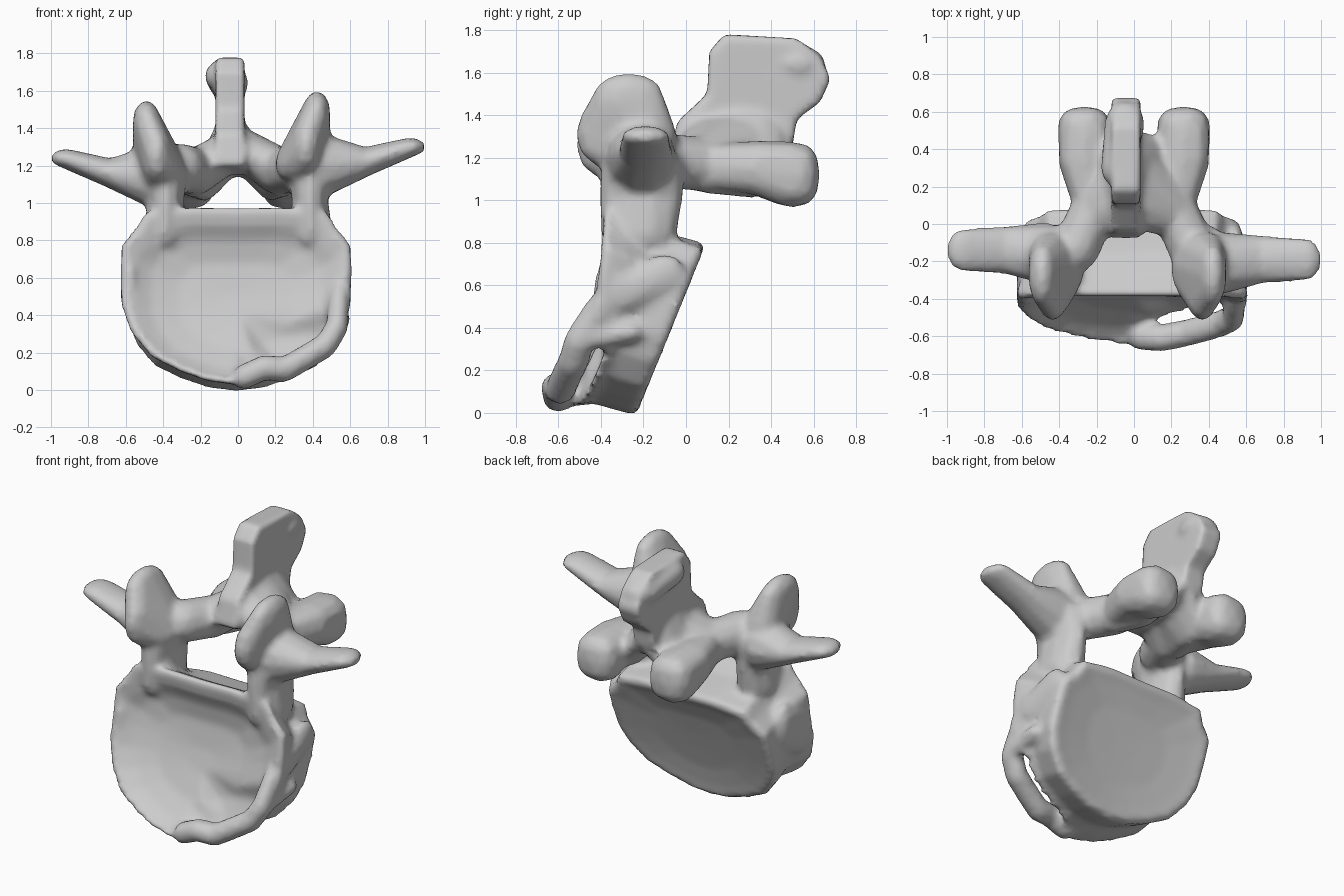
import bpy, bmesh, math
from mathutils import Vector

if "Cube" in bpy.data.objects:
    bpy.data.objects.remove(bpy.data.objects["Cube"])

main = bmesh.new()


def merge(bm):
    """Add a closed part to the vertebra mesh."""
    bmesh.ops.recalc_face_normals(bm, faces=bm.faces)
    tmp = bpy.data.meshes.new("tmp")
    bm.to_mesh(tmp)
    main.from_mesh(tmp)
    bpy.data.meshes.remove(tmp)
    bm.free()


def hull(*blobs, boxy=1.0):
    """Convex hull around ellipsoids given as (centre, radii); boxy < 1 squares them."""
    ball = bmesh.new()
    bmesh.ops.create_icosphere(ball, subdivisions=2, radius=1)
    bm = bmesh.new()
    for c, r in blobs:
        for v in ball.verts:
            bm.verts.new([c[i] + math.copysign(abs(v.co[i]) ** boxy, v.co[i]) * r[i] for i in range(3)])
    ball.free()
    bmesh.ops.convex_hull(bm, input=bm.verts[:])
    bmesh.ops.delete(bm, geom=[v for v in bm.verts if not v.link_faces], context='VERTS')
    merge(bm)


def chain(blobs, boxy=1.0):
    for a, b in zip(blobs, blobs[1:]):
        hull(a, b, boxy=boxy)


def side(blobs, s, dx=0.0, dy=0.0, dz=0.0):
    """Mirror a chain of blobs to side s with a small offset."""
    return [((c[0] * s + dx, c[1] + dy, c[2] + dz), r) for c, r in blobs]


# Vertebral body: tilted drum lofted from the front endplate to the back one
half = [(0, 0), (.15, .02), (.3, .075), (.46, .16), (.57, .30), (.62, .45), (.625, .62),
        (.62, .78), (.54, .87), (.49, .96), (.25, .99), (0, .985)]
outline = half + [(-x, v) for x, v in half[-2:0:-1]]
front_lo, front_hi = Vector((-.66, .03)), Vector((-.39, 1.0))
back_lo, back_hi = Vector((-.23, -.01)), Vector((.1, .80))


def body_point(x, v, t):
    w = max(0, min(1, x / .15, (.5 - v) / .2))        # eroded lower right rim
    t = max(t, .36 * w)
    f = front_lo.lerp(front_hi, v) + Vector((.08 * math.sin(math.pi * v), 0))
    p = f.lerp(back_lo.lerp(back_hi, v), t)
    return (x * (1 - .07 * t) - .01, p.x, p.y)


rings = [(.24, .15), (.22, .5), (.14, .74), (.04, .87), (0, .94), (.04, 1), (.25, .98),
         (.5, .93), (.75, .97), (.95, 1), (1, .95), (.97, .8), (.93, .5), (.92, .15)]
bm = bmesh.new()
loops = []
for t, s in rings:
    mid = .46 if t < .3 and s < .9 else .5
    loops.append([bm.verts.new(body_point(x * s, mid + (v - .5) * s, t)) for x, v in outline])
n = len(outline)
for a, b in zip(loops, loops[1:]):
    for i in range(n):
        j = (i + 1) % n
        bm.faces.new((a[i], a[j], b[j], b[i]))
bm.faces.new(loops[0])
bm.faces.new(loops[-1][::-1])
merge(bm)

# Paired processes
pedicle = [((.39, -.22, .84), (.12, .18, .12)), ((.385, -.21, 1.02), (.10, .2, .1)),
           ((.39, -.2, 1.17), (.13, .2, .1))]
superior = [((.36, -.22, 1.2), (.13, .2, .11)), ((.40, -.35, 1.30), (.08, .17, .16)),
            ((.455, -.27, 1.46), (.075, .17, .13)), ((.42, -.16, 1.28), (.11, .12, .12))]
transverse = [((.46, -.2, 1.18), (.11, .17, .17)), ((.68, -.18, 1.2), (.08, .13, .08)),
              ((.92, -.18, 1.28), (.085, .115, .05))]
lamina = [((.31, -.13, 1.19), (.13, .13, .13)), ((.22, .07, 1.17), (.12, .15, .13)),
          ((.04, .2, 1.28), (.08, .24, .12))]
flange = [((.24, .1, 1.13), (.09, .1, .1)), ((.18, .3, 1.1), (.08, .16, .09)),
          ((.03, .3, 1.25), (.06, .2, .1))]
inferior = [((.22, .12, 1.16), (.1, .14, .11)), ((.265, .35, 1.15), (.14, .1, .13)),
            ((.265, .5, 1.12), (.145, .13, .155))]
for s in (-1, 1):
    chain(side(pedicle, s))
    hull(*side(superior, s, -.035, 0, -.04 if s < 0 else .01), boxy=.9)
    chain(side(transverse, s, 0, .04 if s < 0 else -.01, -.04 if s < 0 else .02))
    chain(side(lamina, s))
    hull(*side(flange, s))
    chain(side(inferior, s), boxy=.75)

# Spinous process: flat blade with a flared base and a thickened rear tip
profile = [(-.08, 1.2), (-.04, 1.37), (.1, 1.5), (.11, 1.7), (.18, 1.78), (.52, 1.76),
           (.63, 1.68), (.68, 1.57), (.63, 1.46), (.52, 1.38), (.5, 1.25), (.35, 1.18), (.1, 1.15)]
bm = bmesh.new()
face = bm.faces.new([bm.verts.new((-.12, y, z)) for y, z in profile])
new = bmesh.ops.extrude_face_region(bm, geom=[face])["geom"]
bmesh.ops.translate(bm, vec=(.155, 0, 0), verts=[g for g in new if isinstance(g, bmesh.types.BMVert)])
merge(bm)
hull(((-.05, .53, 1.64), (.11, .13, .09)), ((-.1, .3, 1.68), (.08, .1, .08)))
hull(((-.04, .26, 1.42), (.075, .2, .06)), ((-.13, .27, 1.21), (.08, .2, .07)),
     ((.1, .27, 1.21), (.08, .2, .07)))

# Bone spurs along the eroded lower right rim
spurs = [(.03, -.60, .07), (.14, -.61, .12), (.25, -.59, .11), (.37, -.56, .18),
         (.47, -.53, .24), (.53, -.50, .34), (.54, -.41, .48), (.55, -.3, .6)]
chain([(p, (.06, .075, .07)) for p in spurs])
hull(((.55, -.26, .38), (.05, .06, .05)), ((.54, -.50, .34), (.05, .06, .05)))
hull(((.54, -.3, .56), (.07, .1, .1)), ((.54, -.1, .65), (.05, .1, .1)))
hull(((-.58, -.36, .55), (.05, .08, .18)), ((-.57, -.2, .6), (.06, .1, .16)))

# Fuse every part into one bone
mesh = bpy.data.meshes.new("vertebra")
main.to_mesh(mesh)
main.free()
bone = bpy.data.objects.new("vertebra", mesh)
bpy.context.collection.objects.link(bone)
fuse = bone.modifiers.new("fuse", 'REMESH')
fuse.mode = 'VOXEL'
fuse.voxel_size = .022
fuse.use_smooth_shade = True
soften = bone.modifiers.new("soften", 'SMOOTH')
soften.factor = .5
soften.iterations = 3
